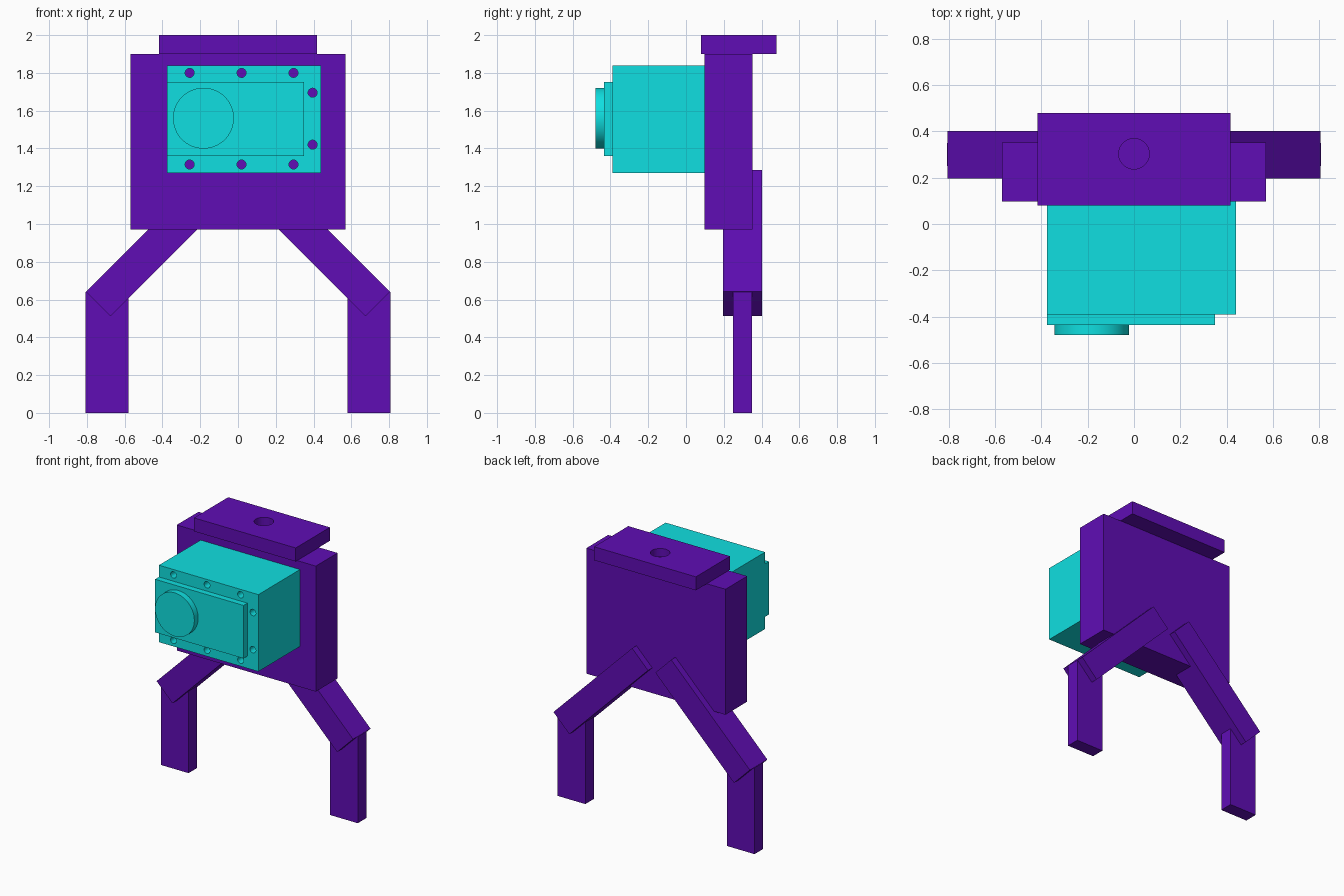
import bpy, bmesh, math
from mathutils import Matrix, Vector

if "Cube" in bpy.data.objects:
    bpy.data.objects.remove(bpy.data.objects["Cube"])


def material(name, color):
    m = bpy.data.materials.new(name)
    m.diffuse_color = color
    m.use_nodes = True
    m.node_tree.nodes["Principled BSDF"].inputs["Base Color"].default_value = m.diffuse_color
    return m


PURPLE = material("purple", (0.115, 0.004, 0.46, 1))
CYAN = material("cyan", (0.005, 0.74, 0.75, 1))


def finish(name, bm, mat=None):
    mesh = bpy.data.meshes.new(name)
    bm.to_mesh(mesh)
    bm.free()
    ob = bpy.data.objects.new(name, mesh)
    bpy.context.collection.objects.link(ob)
    if mat:
        mesh.materials.append(mat)
    return ob


def box(name, x, y, z, mat):
    """Box from (min, max) ranges."""
    lo, hi = Vector((x[0], y[0], z[0])), Vector((x[1], y[1], z[1]))
    bm = bmesh.new()
    bmesh.ops.create_cube(bm, size=1, matrix=Matrix.Translation((lo + hi) / 2)
                          @ Matrix.Diagonal((*(hi - lo), 1)))
    return finish(name, bm, mat)


def cylinders(name, centers, radius, depth, axis, segments, mat=None):
    """One object holding equal cylinders along the y or z axis."""
    turn = Matrix.Rotation(math.pi / 2, 4, 'X') if axis == 'y' else Matrix()
    bm = bmesh.new()
    for c in centers:
        bmesh.ops.create_cone(bm, cap_ends=True, segments=segments, radius1=radius,
                              radius2=radius, depth=depth,
                              matrix=Matrix.Translation(c) @ turn)
    return finish(name, bm, mat)


def cut(target, cutter):
    cutter.hide_render = True
    cutter.hide_viewport = True
    cutter.display_type = 'WIRE'
    mod = target.modifiers.new("holes", 'BOOLEAN')
    mod.operation = 'DIFFERENCE'
    mod.solver = 'EXACT'
    mod.object = cutter


def smooth(ob):
    bpy.ops.object.select_all(action='DESELECT')
    ob.select_set(True)
    bpy.context.view_layer.objects.active = ob
    bpy.ops.object.shade_smooth_by_angle(angle=math.radians(30))


# Main body block
box("body", (-0.57, 0.57), (0.097, 0.352), (0.97, 1.90), PURPLE)

# Top plate with a blind round socket
top = box("top_plate", (-0.417, 0.417), (0.08, 0.48), (1.90, 2.0), PURPLE)
cut(top, cylinders("top_socket_cutter", [(0, 0.303, 2.0)], 0.066, 0.12, 'z', 48))

# Front housing with bolt holes reaching back to the body
housing = box("front_housing", (-0.375, 0.44), (-0.39, 0.097), (1.27, 1.84), CYAN)
holes = [(x, z) for x in (-0.256, 0.019, 0.294) for z in (1.80, 1.315)]
holes += [(0.395, 1.695), (0.395, 1.42)]
cut(housing, cylinders("bolt_hole_cutter", [(x, -0.15, z) for x, z in holes],
                       0.024, 0.7, 'y', 24))

# Raised cover and round knob
box("front_cover", (-0.375, 0.35), (-0.435, -0.39), (1.36, 1.753), CYAN)
smooth(cylinders("round_knob", [(-0.183, -0.4575, 1.56)], 0.161, 0.045, 'y', 64, CYAN))

# Legs: diagonal upper strut and upright lower leg on each side
strut = [(0.805, 0.642), (0.675, 0.512), (0.03, 1.157), (0.16, 1.287)]
for side, s in (("left", -1), ("right", 1)):
    bm = bmesh.new()
    face = bm.faces.new([bm.verts.new((s * x, 0.197, z)) for x, z in strut])
    ext = bmesh.ops.extrude_face_region(bm, geom=[face], use_keep_orig=True)
    bmesh.ops.translate(bm, vec=(0, 0.205, 0),
                        verts=[v for v in ext["geom"] if isinstance(v, bmesh.types.BMVert)])
    bmesh.ops.recalc_face_normals(bm, faces=bm.faces[:])
    finish(side + "_upper_leg", bm, PURPLE)
    xs = sorted((s * 0.58, s * 0.807))
    box(side + "_lower_leg", xs, (0.25, 0.35), (0, 0.64), PURPLE)
